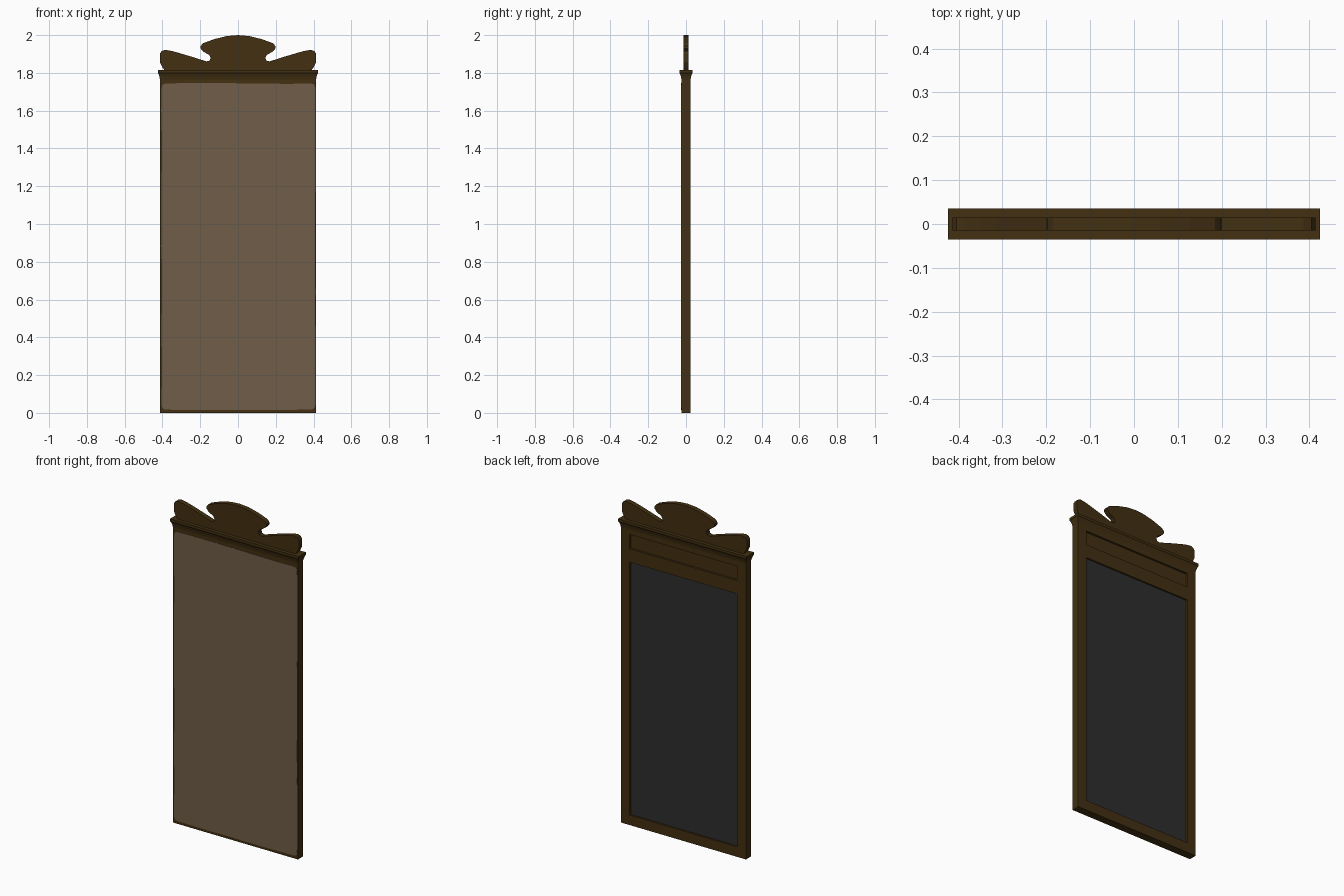
import bpy, bmesh, math, random

if "Cube" in bpy.data.objects:
    bpy.data.objects.remove(bpy.data.objects["Cube"])
random.seed(4)


def material(name, rgb):
    m = bpy.data.materials.new(name)
    m.diffuse_color = (*rgb, 1)
    m.use_nodes = True
    m.node_tree.nodes["Principled BSDF"].inputs["Base Color"].default_value = m.diffuse_color
    return m


WOOD = material("dark_wood", (0.054, 0.029, 0.0058))
GLASS = material("dusty_glass", (0.160, 0.109, 0.066))
BACKING = material("charcoal_backing", (0.027, 0.027, 0.027))


def finish(name, bm, mat):
    bmesh.ops.recalc_face_normals(bm, faces=bm.faces)
    me = bpy.data.meshes.new(name)
    bm.to_mesh(me)
    bm.free()
    me.materials.append(mat)
    ob = bpy.data.objects.new(name, me)
    bpy.context.collection.objects.link(ob)
    return ob


def box(name, x0, x1, y0, y1, z0, z1, mat):
    bm = bmesh.new()
    bmesh.ops.create_cube(bm, size=1)
    for v in bm.verts:
        v.co = ((x0 + x1) / 2 + v.co.x * (x1 - x0),
                (y0 + y1) / 2 + v.co.y * (y1 - y0),
                (z0 + z1) / 2 + v.co.z * (z1 - z0))
    return finish(name, bm, mat)


def plate(name, outline, y0, y1, mat):
    """Extrude an (x, z) outline from y0 to y1."""
    bm = bmesh.new()
    f = bm.faces.new([bm.verts.new((x, y0, z)) for x, z in outline])
    ext = bmesh.ops.extrude_face_region(bm, geom=[f])["geom"]
    for v in ext:
        if isinstance(v, bmesh.types.BMVert):
            v.co.y = y1
    return finish(name, bm, mat)


W, D, TOP = 0.413, 0.024, 1.79      # half width, half depth, body height
IN = 0.355                          # half width of the back openings

# Frame: two stiles and three rails, open at the back
for side, s in (("left", -1), ("right", 1)):
    a, b = sorted((s * IN, s * W))
    box(side + "_stile", a, b, -D, D, 0, TOP, WOOD)
for name, z0, z1 in (("bottom_rail", 0, 0.06), ("middle_rail", 1.57, 1.65),
                     ("top_rail", 1.735, TOP)):
    box(name, -IN, IN, -D, D, z0, z1, WOOD)

# Recessed panels seen from the back
box("back_board", -IN, IN, -D, D - 0.010, 0.06, 1.57, BACKING)
box("upper_panel", -IN, IN, -D, D - 0.012, 1.65, 1.735, WOOD)

# Cornice: stacked rectangular rings flaring outwards to a flat lip
bm = bmesh.new()
rings = []
for z, g in ((1.765, 0.0), (1.78, 0.003), (1.795, 0.008), (1.80, 0.0115), (1.815, 0.0115)):
    x, y = W + g, D + g
    rings.append([bm.verts.new(p) for p in
                  ((-x, -y, z), (x, -y, z), (x, y, z), (-x, y, z))])
for lo, hi in zip(rings, rings[1:]):
    for i in range(4):
        j = (i + 1) % 4
        bm.faces.new((lo[i], lo[j], hi[j], hi[i]))
bm.faces.new(rings[0][::-1])
bm.faces.new(rings[-1])
finish("cornice", bm, WOOD)

# Scrolled crest: half outline, mirrored
half = [(0.388, 1.813), (0.402, 1.832), (0.414, 1.857), (0.414, 1.90), (0.405, 1.915),
        (0.386, 1.922), (0.35, 1.916), (0.317, 1.907), (0.24, 1.884), (0.168, 1.861),
        (0.150, 1.865), (0.145, 1.88), (0.153, 1.895), (0.185, 1.914), (0.199, 1.930),
        (0.198, 1.942), (0.185, 1.957), (0.125, 1.979), (0.06, 1.995), (0.0, 2.0)]
plate("crest", half + [(-x, z) for x, z in half[-2::-1]], -0.0145, 0.0145, WOOD)

# Mirror sheet on the front, with rounded corners and slightly wavering edges
x0, x1, z0, z1, r = -0.404, 0.409, 0.017, 1.744, 0.022
outline = []
corners = [(x0 + r, z0 + r, 180), (x1 - r, z0 + r, 270),
           (x1 - r, z1 - r, 0), (x0 + r, z1 - r, 90)]
for k, (cx, cz, a0) in enumerate(corners):
    for i in range(4):
        a = math.radians(a0 + i * 30)
        outline.append((cx + r * math.cos(a), cz + r * math.sin(a)))
    nx, nz, na = corners[(k + 1) % 4]
    ax, az = outline[-1]
    bx, bz = nx + r * math.cos(math.radians(na)), nz + r * math.sin(math.radians(na))
    n = 14 if k % 2 else 7
    for i in range(1, n):
        t = i / n
        w = random.uniform(-0.003, 0.003)
        outline.append((ax + (bx - ax) * t + (w if k % 2 else 0),
                        az + (bz - az) * t + (0 if k % 2 else w)))
plate("mirror_sheet", outline, -D - 0.0015, -D + 0.001, GLASS)
